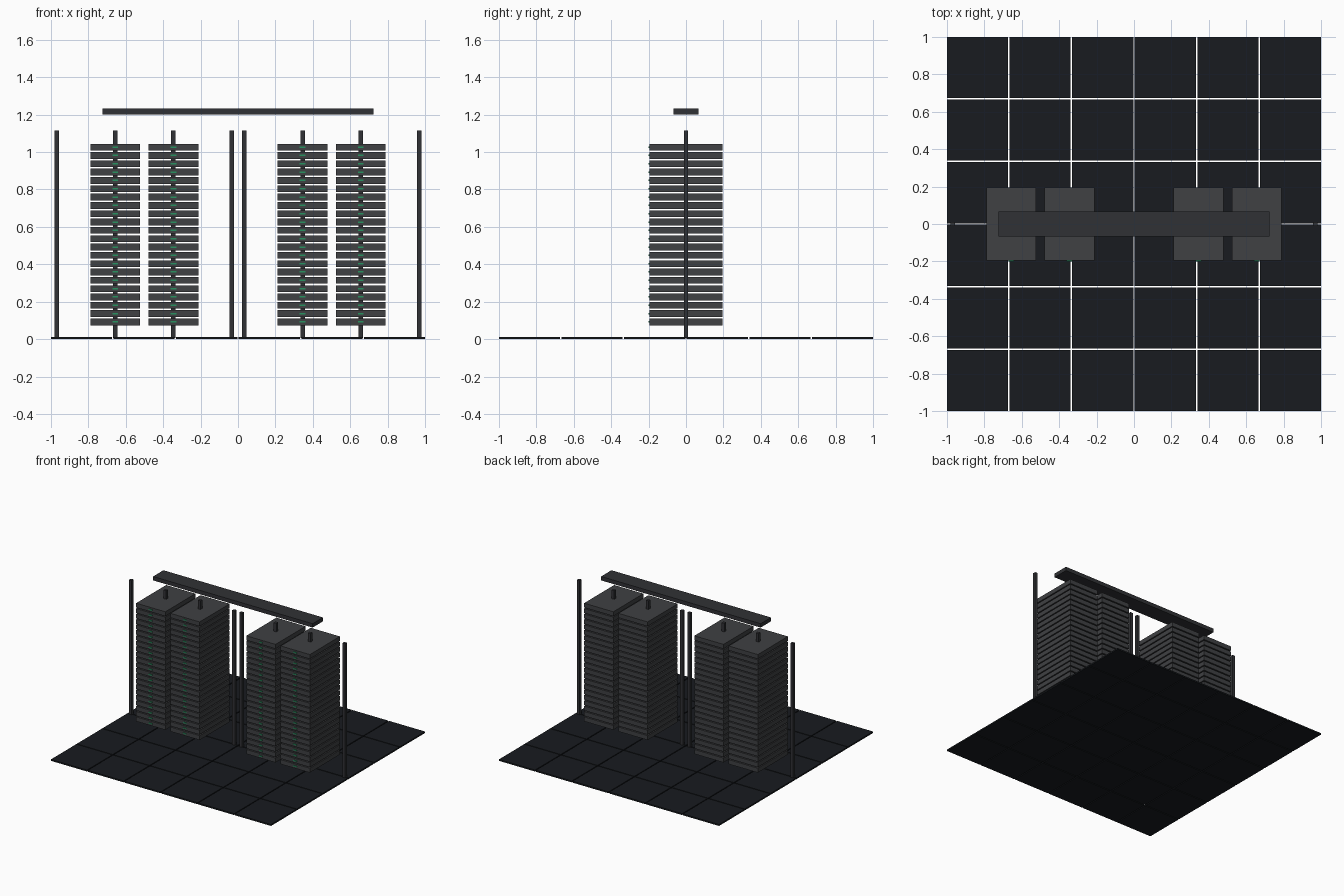
import bpy

if "Cube" in bpy.data.objects:
    bpy.data.objects.remove(bpy.data.objects["Cube"])

def material(name, rgb):
    m = bpy.data.materials.new(name)
    m.diffuse_color = (*rgb, 1)
    m.use_nodes = True
    m.node_tree.nodes["Principled BSDF"].inputs["Base Color"].default_value = m.diffuse_color
    return m

FLOOR = material("dark_floor", (0.009, 0.011, 0.014))
POST = material("post_grey", (0.03, 0.031, 0.035))
UNIT = material("unit_grey", (0.05, 0.052, 0.056))
LED = material("led_green", (0.02, 0.3, 0.12))

def box(name, center, size, mat):
    bpy.ops.mesh.primitive_cube_add(size=1, location=center)
    o = bpy.context.object
    o.name = name
    o.scale = size
    bpy.ops.object.transform_apply(location=False, rotation=False, scale=True)
    o.data.materials.append(mat)
    return o

def array(o, count, offset):
    m = o.modifiers.new("repeat", "ARRAY")
    m.count = count
    m.use_relative_offset = False
    m.use_constant_offset = True
    m.constant_offset_displace = offset

# Raised floor: 6 x 6 tiles with narrow gaps
P = 0.3326
tile = box("floor_tiles", (-2.5 * P, -2.5 * P, 0.006), (0.327, 0.327, 0.012), FLOOR)
tile.location.x = tile.location.y = -2.5 * 0.3346
array(tile, 6, (0.3346, 0, 0))
array(tile, 6, (0, 0.3346, 0))
# outer edges land exactly on +-1

PITCH = 0.0445
for side in (-1, 1):
    # Server stacks with a small status light on each front
    for x in (0.345, 0.657):
        units = box("server_units", (side * x, 0, 0.092), (0.265, 0.39, 0.036), UNIT)
        array(units, 22, (0, 0, PITCH))
        leds = box("status_lights", (side * x, -0.197, 0.092), (0.03, 0.006, 0.008), LED)
        array(leds, 22, (0, 0, PITCH))
    # Rack posts
    for x in (0.033, 0.345, 0.657, 0.97):
        box("rack_post", (side * x, 0, 0.561), (0.024, 0.024, 1.108), POST)

# Overhead cable tray
box("overhead_tray", (0, 0, 1.216), (1.45, 0.134, 0.032), POST)
